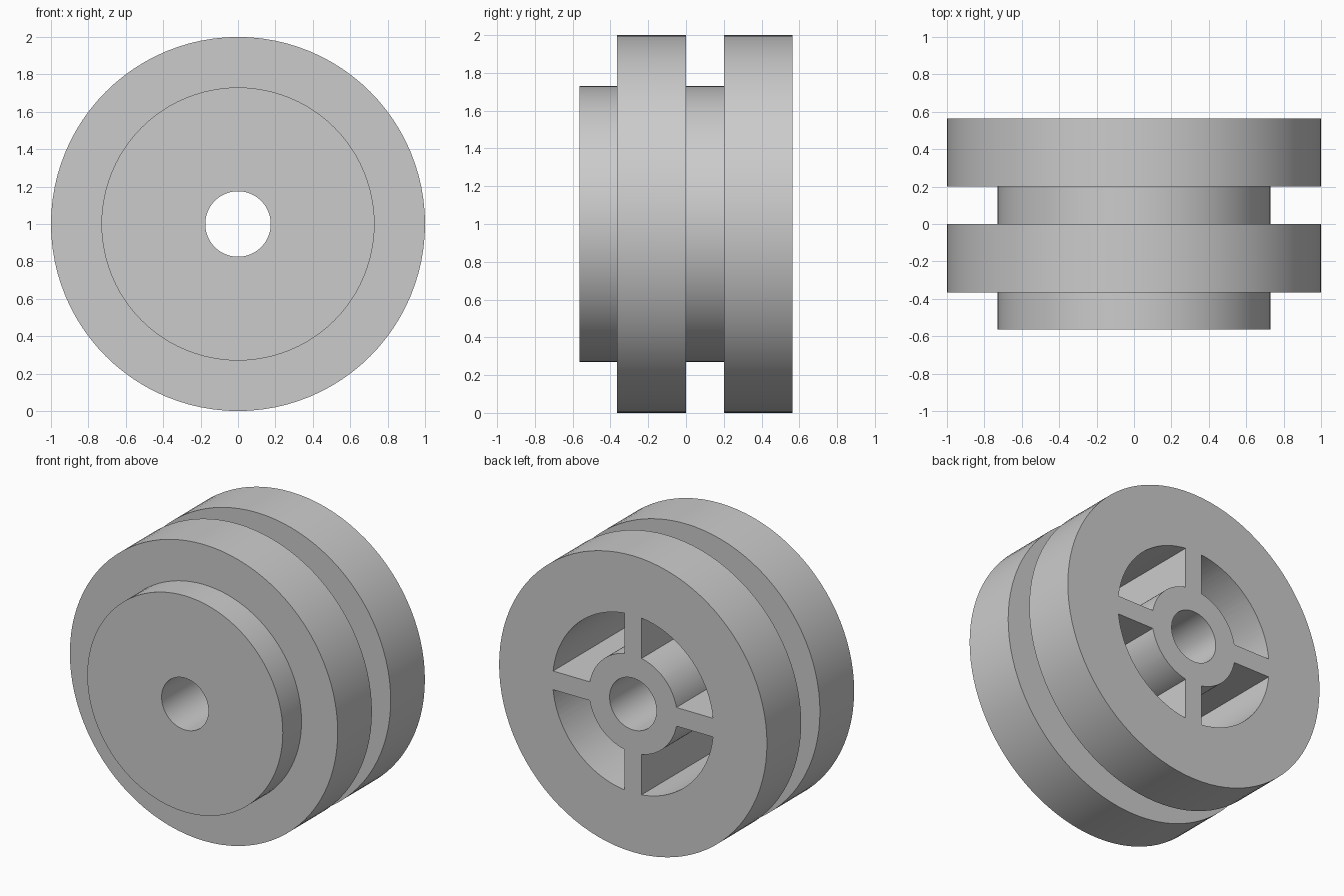
import bpy, bmesh
from math import sin, cos, asin, pi
from mathutils import Vector, Matrix

if "Cube" in bpy.data.objects:
    bpy.data.objects.remove(bpy.data.objects["Cube"], do_unlink=True)

SEGMENTS = 96
FRONT, BACK = -0.565, 0.565
STEP_R, RIM_R, BORE_R = 0.73, 1.0, 0.175
HUB_R, POCKET_R, HALF_SPOKE = 0.33, 0.6, 0.063
FLOOR = -0.365          # inner end of the pockets
CENTRE = Vector((0, 0, 1))

grey = bpy.data.materials.new("plain grey")
colour = (0.6, 0.6, 0.6, 1)
grey.use_nodes = True
grey.diffuse_color = colour
grey.node_tree.nodes["Principled BSDF"].inputs["Base Color"].default_value = colour


def make_object(name, bm):
    bmesh.ops.recalc_face_normals(bm, faces=bm.faces)
    mesh = bpy.data.meshes.new(name)
    bm.to_mesh(mesh)
    bm.free()
    mesh.materials.append(grey)
    obj = bpy.data.objects.new(name, mesh)
    bpy.context.collection.objects.link(obj)
    return obj


def lathe(name, profile):
    """Closed ring turned around the wheel axis from (radius, y) points."""
    bm = bmesh.new()
    rings = []
    for i in range(SEGMENTS):
        a = 2 * pi * i / SEGMENTS
        rings.append([bm.verts.new(CENTRE + Vector((r * cos(a), y, r * sin(a))))
                      for r, y in profile])
    n = len(profile)
    for i, ring in enumerate(rings):
        after = rings[(i + 1) % SEGMENTS]
        for j in range(n):
            k = (j + 1) % n
            bm.faces.new((ring[j], ring[k], after[k], after[j]))
    return make_object(name, bm)


def arc(radius, steps):
    """Quarter arc that stops at the sides of the spokes."""
    start = asin(HALF_SPOKE / radius)
    sweep = pi / 2 - 2 * start
    return [(radius * cos(start + sweep * i / steps),
             radius * sin(start + sweep * i / steps)) for i in range(steps + 1)]


# Stepped wheel body with a groove and a through bore
wheel = lathe("grooved_wheel", [
    (BORE_R, FRONT), (STEP_R, FRONT), (STEP_R, FLOOR), (RIM_R, FLOOR),
    (RIM_R, 0), (STEP_R, 0), (STEP_R, 0.2), (RIM_R, 0.2),
    (RIM_R, BACK), (BORE_R, BACK)])

# Four deep pockets in the back, leaving a hub and four spokes
outline = arc(POCKET_R, 24) + arc(HUB_R, 20)[::-1]
bm = bmesh.new()
for quarter in range(4):
    turn = Matrix.Rotation(quarter * pi / 2, 3, 'Y')
    face = bm.faces.new([bm.verts.new(CENTRE + turn @ Vector((x, FLOOR, z)))
                         for x, z in outline])
    grown = bmesh.ops.extrude_face_region(bm, geom=[face], use_keep_orig=True)
    moved = [v for v in grown["geom"] if isinstance(v, bmesh.types.BMVert)]
    bmesh.ops.translate(bm, verts=moved, vec=(0, BACK - FLOOR + 0.1, 0))
cutter = make_object("pocket_cutter", bm)
cutter.hide_render = True

cut = wheel.modifiers.new("pockets", 'BOOLEAN')
cut.operation = 'DIFFERENCE'
cut.solver = 'EXACT'
cut.object = cutter
bpy.context.view_layer.objects.active = wheel
wheel.select_set(True)
bpy.ops.object.modifier_apply(modifier=cut.name)
bpy.data.objects.remove(cutter, do_unlink=True)

# Smooth curved walls with crisp edges
bpy.ops.object.select_all(action='DESELECT')
wheel.select_set(True)
bpy.ops.object.shade_smooth_by_angle(angle=pi / 6)
